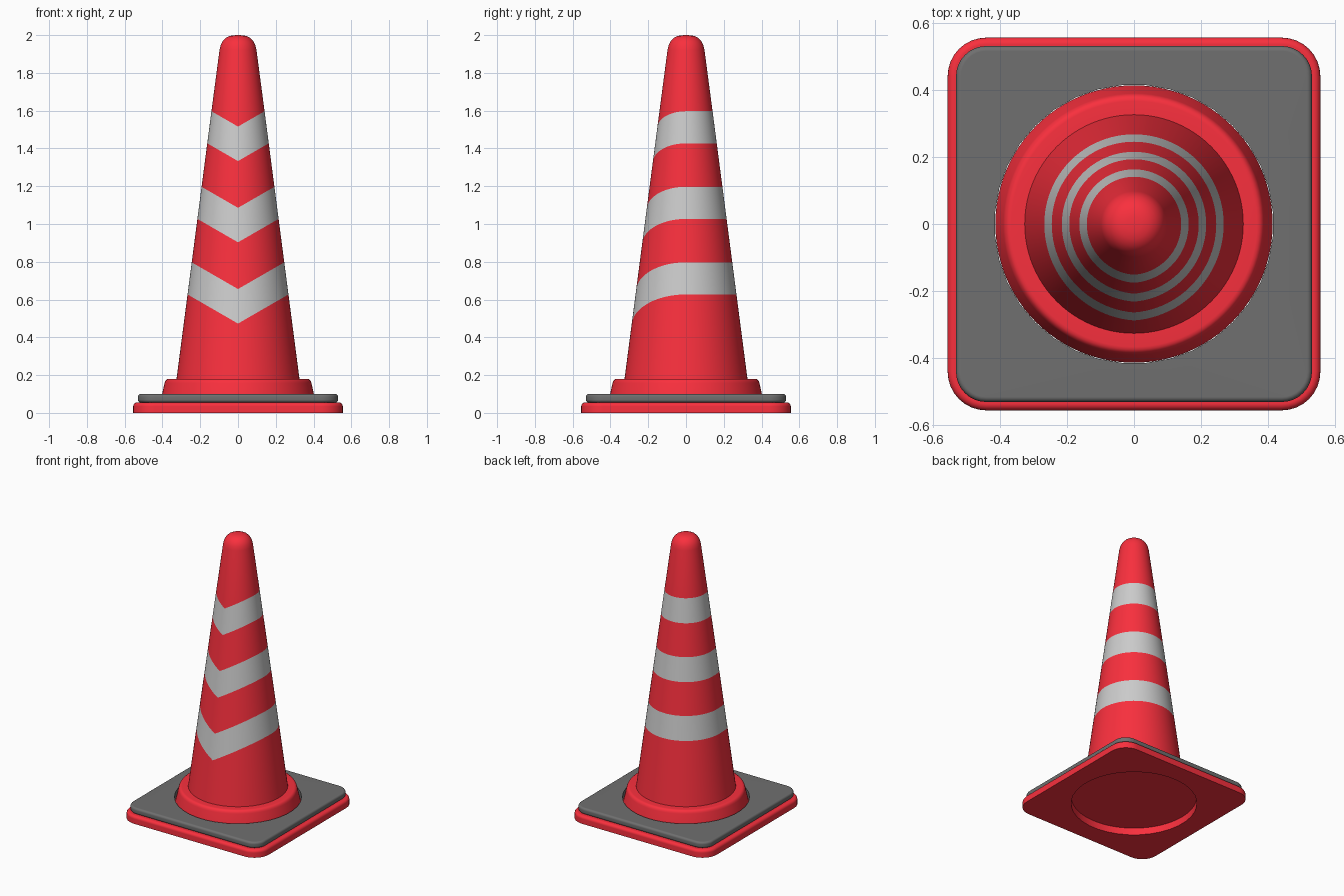
import bpy, bmesh, math

if "Cube" in bpy.data.objects:
    bpy.data.objects.remove(bpy.data.objects["Cube"])

def material(name, rgb):
    m = bpy.data.materials.new(name)
    m.diffuse_color = (*rgb, 1)
    m.use_nodes = True
    m.node_tree.nodes["Principled BSDF"].inputs["Base Color"].default_value = m.diffuse_color
    return m

RED = material("red", (0.95, 0.029, 0.047))
SILVER = material("silver", (0.76, 0.76, 0.76))
GREY = material("dark_grey", (0.16, 0.16, 0.16))

def skin(name, rings, mats, slots=None, loop=False):
    """Bridge a list of equal closed rings; slots gives a material per strip."""
    bm = bmesh.new()
    rows = [[bm.verts.new(p) for p in ring] for ring in rings]
    n = len(rows[0])
    pairs = list(zip(rows, rows[1:])) + ([(rows[-1], rows[0])] if loop else [])
    for k, (a, b) in enumerate(pairs):
        for i in range(n):
            j = (i + 1) % n
            f = bm.faces.new((a[i], a[j], b[j], b[i]))
            f.material_index = slots[k] if slots else 0
    bmesh.ops.remove_doubles(bm, verts=bm.verts, dist=1e-5)
    bmesh.ops.recalc_face_normals(bm, faces=bm.faces)
    me = bpy.data.meshes.new(name)
    bm.to_mesh(me)
    bm.free()
    ob = bpy.data.objects.new(name, me)
    bpy.context.collection.objects.link(ob)
    for m in mats:
        me.materials.append(m)
    bpy.ops.object.select_all(action='DESELECT')
    ob.select_set(True)
    bpy.context.view_layer.objects.active = ob
    bpy.ops.object.shade_smooth_by_angle(angle=math.radians(40))
    return ob

SEG = 96
ANGLES = [2 * math.pi * i / SEG for i in range(SEG)]

def circle(r, z):
    return [(r * math.cos(t), r * math.sin(t), z) for t in ANGLES]

# Cone body: level rings plus band edges that dip to a V on the front half
R0, TAPER, TILT = 0.349, 0.1305, 0.577

def band_edge(level):
    pts = []
    for t in ANGLES:
        z = level
        if math.sin(t) < -1e-6:
            s = abs(math.cos(t))
            z = (level - TILT * (R0 - TAPER * level) + TILT * s * R0) / (1 + TILT * s * TAPER)
        r = R0 - TAPER * z
        pts.append((r * math.cos(t), r * math.sin(t), z))
    return pts

rings, slots = [circle(R0 - TAPER * 0.17, 0.17)], []
for low in (0.627, 1.027, 1.427):
    rings += [band_edge(low), band_edge(low + 0.17)]
    slots += [0, 1]
cap = [(0.098, 1.92), (0.092, 1.947), (0.081, 1.968), (0.065, 1.985), (0.045, 1.995),
       (0.023, 1.999), (0, 2.0)]
rings += [circle(r, z) for r, z in cap]
slots += [0] * len(cap)
skin("cone_body", rings, [RED, SILVER], slots)

# Round collar under the cone, closed underneath
collar = [(0, 0.05), (0.413, 0.05), (0.389, 0.158), (0.386, 0.167), (0.381, 0.174),
          (0.374, 0.179), (0.366, 0.18), (0.31, 0.18)]
skin("collar", [circle(r, z) for r, z in collar], [RED])

# Rounded square plates with a round hole
def plate(name, half, corner, profile, mat, hole=0.415, steps=9):
    def outline(inset, z):
        c, r = half - corner, corner - inset
        pts = []
        for q in range(4):
            sx, sy = ((1, 1), (-1, 1), (-1, -1), (1, -1))[q]
            for k in range(steps):
                a = math.pi / 2 * (q + k / (steps - 1))
                pts.append((sx * c + r * math.cos(a), sy * c + r * math.sin(a), z))
        return pts

    def rim(z):
        n = 4 * steps
        return [(hole * math.cos(2 * math.pi * (i + 0.5) / n),
                 hole * math.sin(2 * math.pi * (i + 0.5) / n), z) for i in range(n)]

    body = [outline(d, z) for d, z in profile]
    ob = skin(name, [rim(profile[0][1])] + body + [rim(profile[-1][1])], [mat], loop=True)
    ob.modifiers.new("flat_tops", 'WEIGHTED_NORMAL').keep_sharp = True

def rounded_edge(z, b, top):
    """Quarter-round edge points (inset, z) at the top or bottom of a plate."""
    pts = [(b - b * math.cos(math.pi / 8 * k), b - b * math.sin(math.pi / 8 * k)) for k in range(5)]
    return [(d, z - b + (b - e)) for d, e in pts] if top else [(d, z + e) for d, e in reversed(pts)]

plate("base_plate", 0.555, 0.115, [(0, 0)] + rounded_edge(0.055, 0.02, True), RED)
plate("weight_plate", 0.53, 0.09,
      rounded_edge(0.055, 0.015, False) + rounded_edge(0.10, 0.015, True), GREY)
